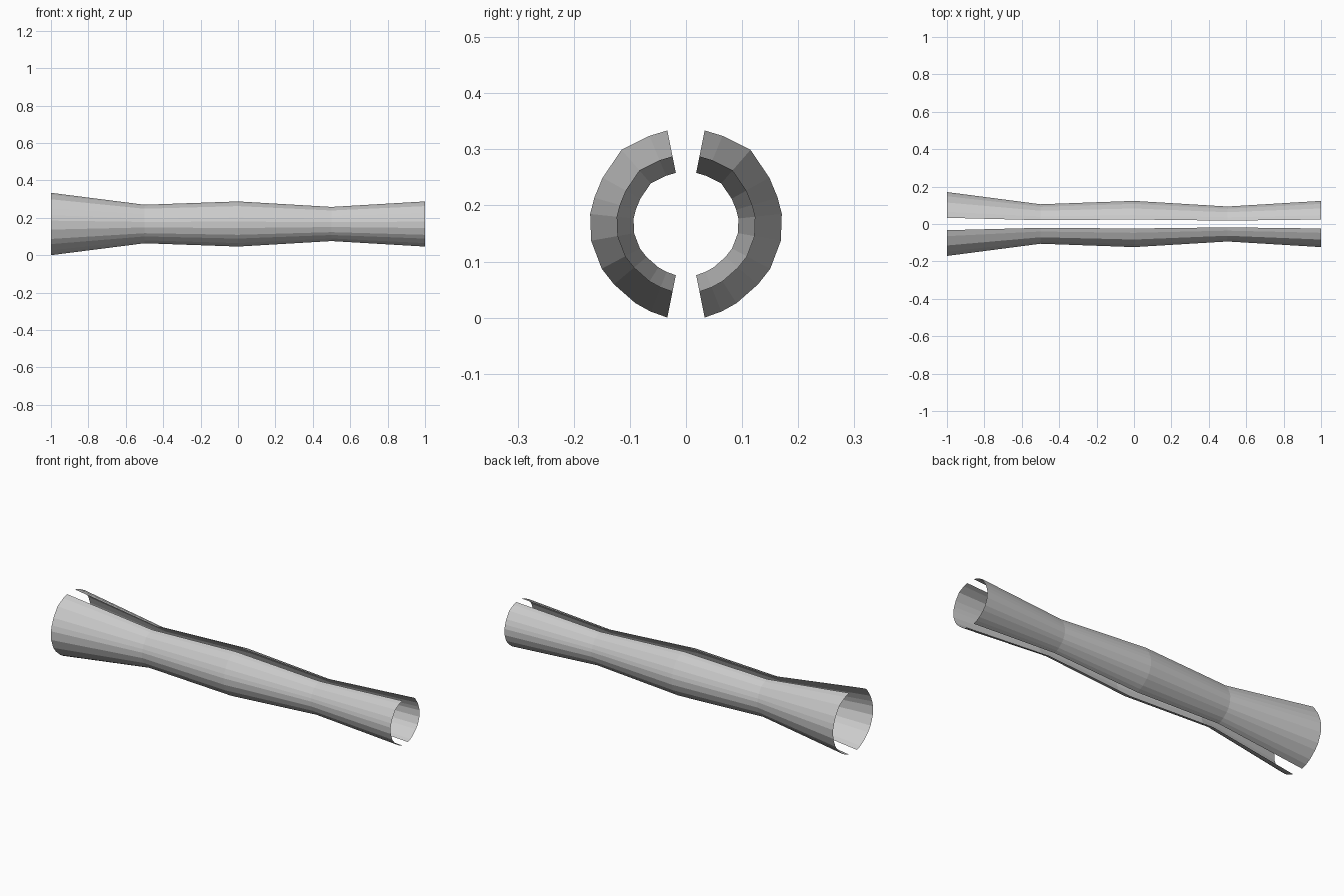
import bpy, bmesh
from math import radians, sin, cos

if "Cube" in bpy.data.objects:
    bpy.data.objects.remove(bpy.data.objects["Cube"])

CENTRE_Z = 0.167
# stations along the tube: (x, radius)
STATIONS = [(-1, 0.17), (-0.5, 0.105), (0, 0.123), (0.5, 0.093), (1, 0.123)]
# half cross-section: (angle from top, radius factor)
SECTION = [(11.25, 1), (22.5, 1), (41, 1.03), (61, 1), (74, 1), (84, 1.01),
           (100, 1.01), (118, 1), (130, 0.985), (147.5, 0.985), (158, 0.99), (168.75, 1)]


def half_shell(name, side):
    bm = bmesh.new()
    rings = [[bm.verts.new((x, side * r * k * sin(radians(a)),
                            CENTRE_Z + r * k * cos(radians(a))))
              for a, k in SECTION] for x, r in STATIONS]
    for r0, r1 in zip(rings, rings[1:]):
        for j in range(len(SECTION) - 1):
            quad = [r0[j], r1[j], r1[j + 1], r0[j + 1]]
            bm.faces.new(quad[::-1] if side > 0 else quad)
    bm.normal_update()
    # make every face point away from the tube axis
    for f in bm.faces:
        if f.normal.y * side * abs(f.calc_center_median().y) + \
           f.normal.z * (f.calc_center_median().z - CENTRE_Z) < 0:
            f.normal_flip()
    mesh = bpy.data.meshes.new(name)
    bm.to_mesh(mesh)
    bm.free()
    bpy.context.collection.objects.link(bpy.data.objects.new(name, mesh))


# two open half shells, with slots along top and bottom
half_shell("front_shell", -1)
half_shell("back_shell", 1)
